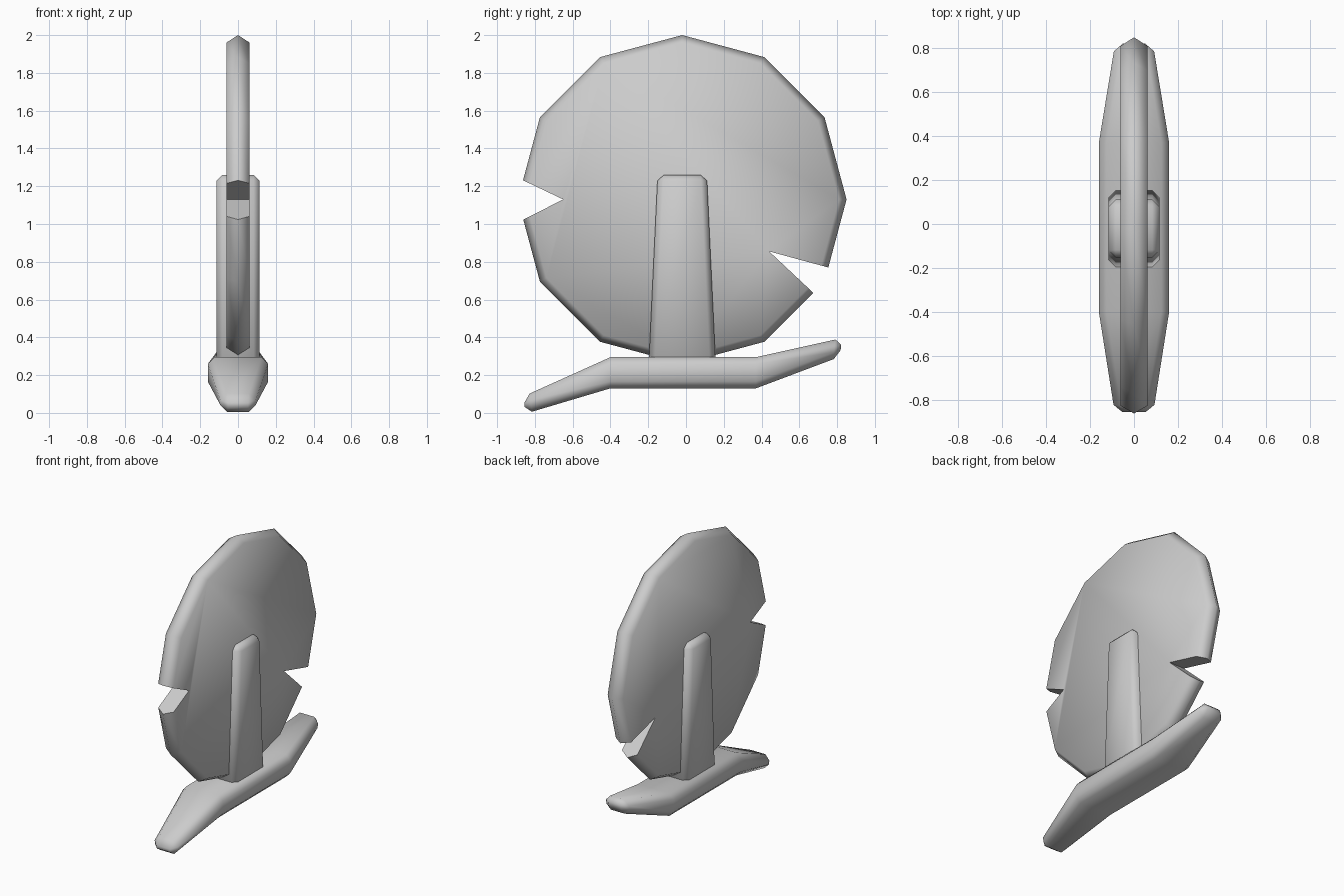
import bpy, bmesh, math

if "Cube" in bpy.data.objects:
    bpy.data.objects.remove(bpy.data.objects["Cube"])


def make_object(name, rings, caps=True):
    """Skin a list of equal-length vertex rings into a closed mesh."""
    bm = bmesh.new()
    loops = [[bm.verts.new(p) for p in ring] for ring in rings]
    n = len(loops[0])
    for a, b in zip(loops, loops[1:]):
        for i in range(n):
            j = (i + 1) % n
            bm.faces.new((a[i], a[j], b[j], b[i]))
    bm.faces.new(loops[0][::-1])
    bm.faces.new(loops[-1])
    bmesh.ops.recalc_face_normals(bm, faces=bm.faces)
    mesh = bpy.data.meshes.new(name)
    bm.to_mesh(mesh)
    bm.free()
    obj = bpy.data.objects.new(name, mesh)
    bpy.context.collection.objects.link(obj)
    return obj


def add_bevel(obj, width):
    mod = obj.modifiers.new("Bevel", 'BEVEL')
    mod.width = width
    mod.segments = 1
    mod.limit_method = 'ANGLE'
    mod.angle_limit = math.radians(40)


def finish(obj, angle):
    bpy.ops.object.select_all(action='DESELECT')
    obj.select_set(True)
    bpy.context.view_layer.objects.active = obj
    for mod in list(obj.modifiers):
        bpy.ops.object.modifier_apply(modifier=mod.name)
    bpy.ops.object.shade_smooth_by_angle(angle=math.radians(angle))


# Twelve-sided disc with a ridged rim
CY, CZ = -0.02, 1.13


def disc_ring(x, r):
    return [(x, CY + r * math.cos(math.tau * i / 12),
             CZ + r * math.sin(math.tau * i / 12)) for i in range(12)]


disc = make_object("disc", [disc_ring(-0.062, 0.83), disc_ring(0, 0.87),
                            disc_ring(0.062, 0.83)])

# Wedge cutters for the two rim notches: tip, then the two rim points
notches = [((-0.65, 1.13), (-0.86, 1.23), (-0.86, 1.024)),
           ((0.44, 0.855), (0.76, 0.768), (0.68, 0.63))]
cutters = []
for tip, a, b in notches:
    far = [(tip[0] + 2 * (p[0] - tip[0]), tip[1] + 2 * (p[1] - tip[1]))
           for p in (a, b)]
    tri = [tip] + far
    cutter = make_object("notch_cutter",
                         [[(x, y, z) for y, z in tri] for x in (-0.3, 0.3)])
    cutter.hide_render = True
    mod = disc.modifiers.new("Notch", 'BOOLEAN')
    mod.operation = 'DIFFERENCE'
    mod.solver = 'EXACT'
    mod.object = cutter
    cutters.append(cutter)
finish(disc, 70)
for cutter in cutters:
    bpy.data.objects.remove(cutter)

# Tapered support post on both sides of the disc
post = make_object("support_post", [
    [(-0.115, y0, z), (0.115, y0, z), (0.115, y1, z), (-0.115, y1, z)]
    for z, y0, y1 in ((0.26, -0.197, 0.157), (1.26, -0.15, 0.11))])
add_bevel(post, 0.032)
finish(post, 50)

# Bent base: y top, z top, y bottom, z bottom, half width
sections = [(-0.86, 0.088, -0.85, -0.004, 0.088),
            (-0.40, 0.295, -0.40, 0.13, 0.16),
            (0.37, 0.295, 0.37, 0.13, 0.16),
            (0.825, 0.396, 0.815, 0.297, 0.086)]
base = make_object("base", [
    [(-w, yt, zt), (w, yt, zt), (w, yb, zb), (-w, yb, zb)]
    for yt, zt, yb, zb, w in sections])
add_bevel(base, 0.035)
finish(base, 50)
